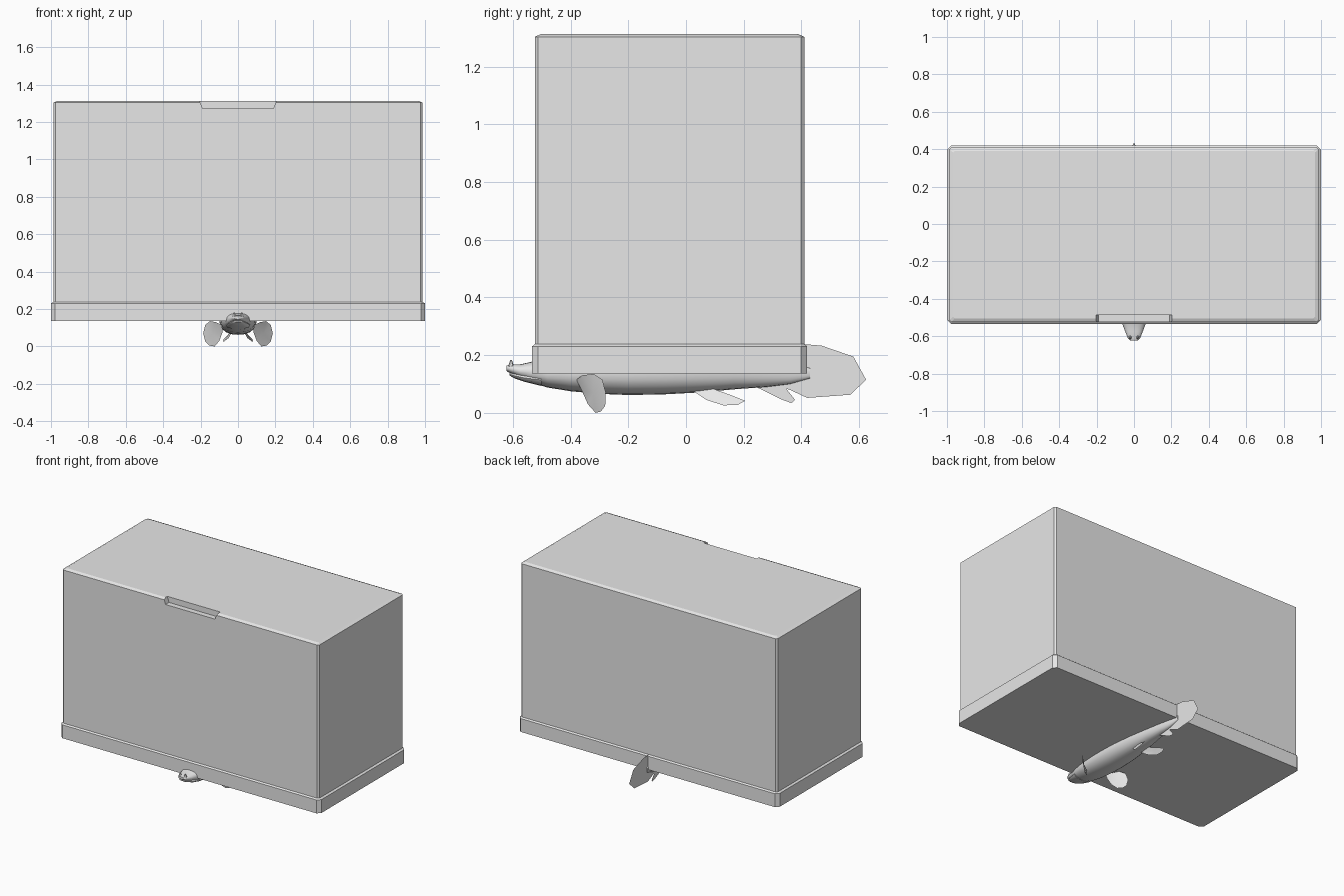
import bpy, bmesh, math
from mathutils import Vector

if "Cube" in bpy.data.objects:
    bpy.data.objects.remove(bpy.data.objects["Cube"])

grey = bpy.data.materials.new("plain grey")
grey.diffuse_color = (0.8, 0.8, 0.8, 1)
grey.use_nodes = True
grey.node_tree.nodes["Principled BSDF"].inputs["Base Color"].default_value = grey.diffuse_color


def make(name, bm, smooth=None):
    me = bpy.data.meshes.new(name)
    bm.to_mesh(me)
    bm.free()
    me.materials.append(grey)
    ob = bpy.data.objects.new(name, me)
    bpy.context.collection.objects.link(ob)
    if smooth:
        bpy.ops.object.select_all(action='DESELECT')
        ob.select_set(True)
        bpy.context.view_layer.objects.active = ob
        bpy.ops.object.shade_smooth_by_angle(angle=math.radians(smooth))
    return ob


def loft(name, rings, smooth=None):
    """Skin a list of equal point rings and cap both ends."""
    bm = bmesh.new()
    vs = [[bm.verts.new(p) for p in r] for r in rings]
    n = len(vs[0])
    for a, b in zip(vs, vs[1:]):
        for i in range(n):
            bm.faces.new((a[i], a[(i + 1) % n], b[(i + 1) % n], b[i]))
    bm.faces.new(vs[0])
    bm.faces.new(vs[-1])
    bmesh.ops.recalc_face_normals(bm, faces=bm.faces)
    return make(name, bm, smooth)


def fin(name, pts, mirrored=False):
    """Flat fin as a fan round its centre, optionally with a mirrored twin."""
    bm = bmesh.new()
    for s in ((1, -1) if mirrored else (1,)):
        vs = [bm.verts.new((s * x, y, z)) for x, y, z in pts]
        c = bm.verts.new(sum((v.co for v in vs), Vector()) / len(vs))
        for i, v in enumerate(vs):
            bm.faces.new((v, vs[(i + 1) % len(vs)], c))
    return make(name, bm, 40)


def frame(hx, hy, c, z):
    """Rectangle with cut corners, centred on the tank."""
    cy = -0.057
    out = []
    for sx, sy in ((1, 1), (-1, 1), (-1, -1), (1, -1)):
        a = (sx * hx, cy + sy * (hy - c), z)
        b = (sx * (hx - c), cy + sy * hy, z)
        out += [a, b] if sx * sy > 0 else [b, a]
    return out


# Tank: stepped base rim, tall walls, bevelled lid
tank = loft("tank", [
    frame(1.0, 0.477, 0.022, 0.137), frame(1.0, 0.477, 0.022, 0.23),
    frame(0.987, 0.467, 0.011, 0.238), frame(0.987, 0.467, 0.011, 1.303),
    frame(0.967, 0.447, 0.008, 1.312)])

# Finger notch in the front lid edge
notch = loft("notch_cutter", [
    [(-w, y, z) if s < 0 else (w, y, z)
     for s, y in ((-1, -0.6), (1, -0.6), (1, -0.486), (-1, -0.486))]
    for w, z in ((0.19, 1.273), (0.222, 1.36))])
notch.hide_render = True
notch.hide_viewport = True
cut = tank.modifiers.new("notch", 'BOOLEAN')
cut.operation = 'DIFFERENCE'
cut.object = notch
cut.solver = 'EXACT'


def body_ring(y, lo, hi, w, n=20):
    """Oval cross-section, slightly boxy."""
    out = []
    for i in range(n):
        a = 2 * math.pi * i / n
        c, s = math.cos(a), math.sin(a)
        out.append((w * math.copysign(abs(c) ** 0.85, c), y,
                    (lo + hi) / 2 + (hi - lo) / 2 * math.copysign(abs(s) ** 0.9, s)))
    return out


# Fish body, from snout to tail: y, underside, back, half width
body = [(-0.622, 0.145, 0.163, 0.022), (-0.61, 0.138, 0.168, 0.033),
        (-0.575, 0.122, 0.168, 0.047), (-0.54, 0.108, 0.176, 0.06),
        (-0.48, 0.088, 0.19, 0.078), (-0.4, 0.075, 0.205, 0.092),
        (-0.3, 0.066, 0.215, 0.099), (-0.2, 0.062, 0.22, 0.1),
        (-0.08, 0.064, 0.22, 0.095), (0.05, 0.071, 0.215, 0.08),
        (0.17, 0.082, 0.205, 0.06), (0.28, 0.09, 0.19, 0.04),
        (0.36, 0.1, 0.175, 0.022), (0.43, 0.12, 0.155, 0.005)]
loft("fish_body", [body_ring(*s) for s in body], 50)

# Lower jaw
loft("lower_jaw", [body_ring(*s, n=12) for s in (
    (-0.612, 0.13, 0.14, 0.022), (-0.595, 0.12, 0.138, 0.036),
    (-0.56, 0.108, 0.134, 0.053), (-0.5, 0.093, 0.135, 0.066))], 50)

# Small raised nostrils on the snout
bm = bmesh.new()
for s in (1, -1):
    g = bmesh.ops.create_cone(bm, segments=6, radius1=0.012, radius2=0.003,
                              depth=0.025, cap_ends=True)
    bmesh.ops.translate(bm, verts=g["verts"], vec=(s * 0.02, -0.606, 0.17))
make("nostrils", bm, 40)

# Paired fins
fin("front_fins", [
    (0.085, -0.38, 0.115), (0.12, -0.36, 0.13), (0.15, -0.32, 0.135),
    (0.175, -0.29, 0.115), (0.186, -0.278, 0.07), (0.175, -0.28, 0.025),
    (0.155, -0.295, 0.005), (0.125, -0.313, 0.0), (0.10, -0.34, 0.03),
    (0.083, -0.36, 0.075)], True)
fin("rear_fins", [
    (0.03, 0.02, 0.08), (0.05, 0.07, 0.045), (0.075, 0.13, 0.026),
    (0.08, 0.18, 0.028), (0.075, 0.205, 0.042), (0.055, 0.16, 0.06),
    (0.035, 0.09, 0.085)], True)

# Fins along the centre line
fin("belly_fin", [(0, 0.22, 0.1), (0, 0.27, 0.077), (0, 0.33, 0.047),
                  (0, 0.365, 0.034), (0, 0.378, 0.045), (0, 0.35, 0.08),
                  (0, 0.33, 0.11)])
fin("tail_fin", [(0, 0.29, 0.14), (0, 0.29, 0.215), (0, 0.41, 0.238),
                 (0, 0.47, 0.233), (0, 0.58, 0.195), (0, 0.624, 0.115),
                 (0, 0.57, 0.063), (0, 0.42, 0.052), (0, 0.36, 0.08),
                 (0, 0.29, 0.1)])
